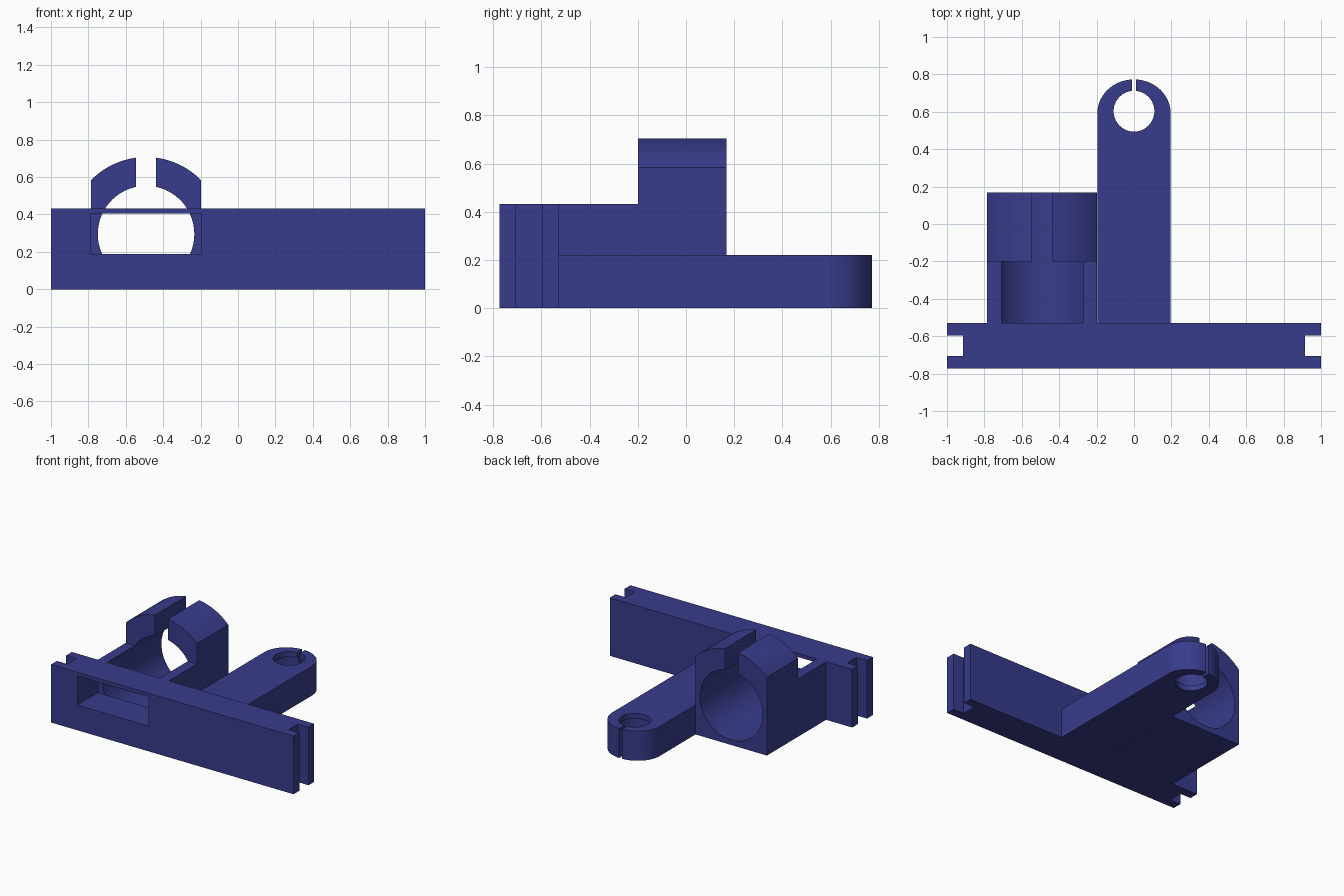
import bpy, bmesh, math
from mathutils import Vector

if "Cube" in bpy.data.objects:
    bpy.data.objects.remove(bpy.data.objects["Cube"])

blue = bpy.data.materials.new("deep blue")
blue.diffuse_color = (0.04, 0.045, 0.26, 1)
blue.use_nodes = True
blue.node_tree.nodes["Principled BSDF"].inputs["Base Color"].default_value = blue.diffuse_color


def prism(name, outline, lo, hi, axis):
    """Extrude a 2D outline: (x, z) along y, or (x, y) along z."""
    place = (lambda a, b, t: (a, t, b)) if axis == 'y' else (lambda a, b, t: (a, b, t))
    bm = bmesh.new()
    face = bm.faces.new([bm.verts.new(place(a, b, lo)) for a, b in outline])
    ext = bmesh.ops.extrude_face_region(bm, geom=[face])
    moved = [v for v in ext['geom'] if isinstance(v, bmesh.types.BMVert)]
    bmesh.ops.translate(bm, verts=moved, vec=Vector(place(0, 0, hi - lo)))
    bmesh.ops.recalc_face_normals(bm, faces=bm.faces)
    me = bpy.data.meshes.new(name)
    bm.to_mesh(me)
    bm.free()
    ob = bpy.data.objects.new(name, me)
    bpy.context.collection.objects.link(ob)
    me.materials.append(blue)
    return ob


def activate(ob):
    bpy.ops.object.select_all(action='DESELECT')
    ob.select_set(True)
    bpy.context.view_layer.objects.active = ob


def cut(ob, cutter):
    mod = ob.modifiers.new("cut", 'BOOLEAN')
    mod.operation, mod.solver, mod.object = 'DIFFERENCE', 'EXACT', cutter
    activate(ob)
    bpy.ops.object.modifier_apply(modifier=mod.name)
    bpy.data.objects.remove(cutter)


def arc(cx, cy, rx, ry, a0, a1, n=48):
    return [(cx + rx * math.cos(a0 + (a1 - a0) * i / n),
             cy + ry * math.sin(a0 + (a1 - a0) * i / n)) for i in range(n + 1)]


# Base plate with a slot in each end and a rectangular window
Y0, Y1, S0, S1, H = -0.773, -0.53, -0.705, -0.597, 0.433
right = [(1, Y0), (1, S0), (0.913, S0), (0.913, S1), (1, S1), (1, Y1)]
plate = prism("base_plate", right + [(-x, y) for x, y in reversed(right)], 0, H, 'z')
L, R = -0.785, -0.198
window = [(L, 0.188), (R, 0.188), (R, 0.406), (L, 0.406)]
cut(plate, prism("window_cutter", window, Y0 - 0.1, Y1 + 0.1, 'y'))

# Open saddle between the plate and the clamp
CX, CZ, BORE, OUTER = (L + R) / 2, 0.295, 0.258, 0.412
a = math.asin((H - CZ) / BORE)
saddle = prism("saddle", [(L, 0), (R, 0), (R, H)]
               + arc(CX, CZ, BORE, BORE, a, -math.pi - a) + [(L, H)], Y1, -0.2, 'y')

# Split ring clamp with a domed top
G = 0.054
half = (R - L) / 2
b_in, b_out = math.acos(G / BORE), math.acos(G / OUTER)
b_side = math.acos(half / OUTER)
clamp = prism("ring_clamp", [(L, 0), (R, 0)]
              + arc(CX, CZ, OUTER, OUTER, b_side, b_out, 12)
              + arc(CX, CZ, BORE, BORE, b_in, -math.pi - b_in, 64)
              + arc(CX, CZ, OUTER, OUTER, math.pi - b_out, math.pi - b_side, 12),
              -0.2, 0.168, 'y')

# Arm with a rounded, split eye
W, HY, HR, g = 0.196, 0.603, 0.109, 0.011
e_out, e_in = math.acos(g / W), math.acos(g / HR)
arm = prism("eye_arm", [(-W, Y1), (W, Y1)]
            + arc(0, 0.591, W, 0.182, 0, e_out, 24)
            + arc(0, HY, HR, HR, e_in, -math.pi - e_in, 64)
            + arc(0, 0.591, W, 0.182, math.pi - e_out, math.pi, 24), 0, 0.22, 'z')
# Wider groove inside the eye
cut(arm, prism("groove_cutter", arc(0, HY, 0.13, 0.13, 0, 2 * math.pi * 63 / 64, 63),
               0.04, 0.18, 'z'))

for ob in (plate, saddle, clamp, arm):
    activate(ob)
    bpy.ops.object.shade_smooth_by_angle(angle=math.radians(30))
